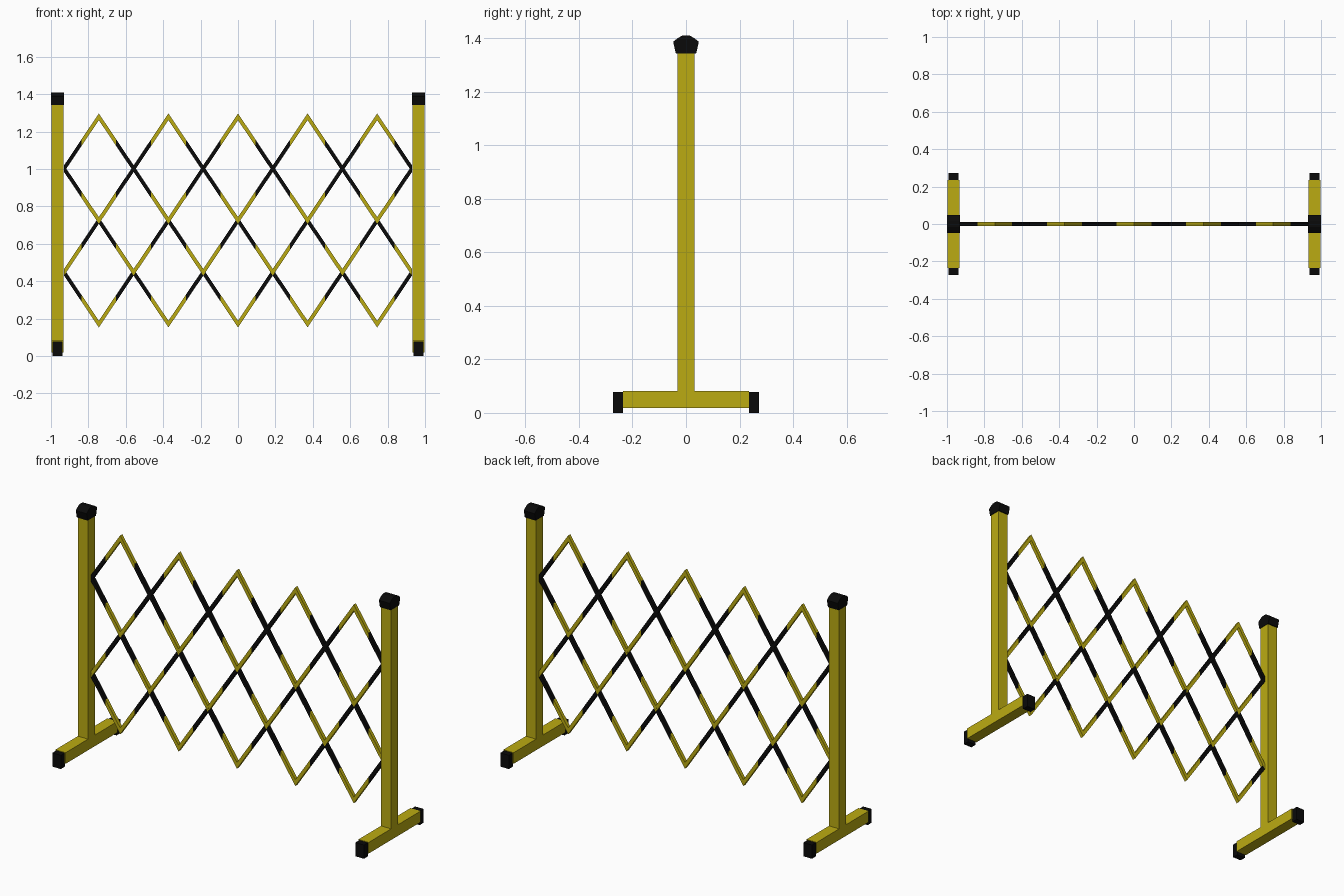
import bpy, bmesh

if "Cube" in bpy.data.objects:
    bpy.data.objects.remove(bpy.data.objects["Cube"])


def material(name, rgb):
    m = bpy.data.materials.new(name)
    m.diffuse_color = (*rgb, 1)
    m.use_nodes = True
    m.node_tree.nodes["Principled BSDF"].inputs["Base Color"].default_value = m.diffuse_color
    return m


YELLOW = material("yellow", (0.50, 0.41, 0.006))
BLACK = material("black", (0.003, 0.003, 0.003))


def finish(name, bm, mat):
    bmesh.ops.recalc_face_normals(bm, faces=bm.faces)
    me = bpy.data.meshes.new(name)
    bm.to_mesh(me)
    bm.free()
    me.materials.append(mat)
    ob = bpy.data.objects.new(name, me)
    bpy.context.collection.objects.link(ob)
    return ob


def prism(name, profile, x0, x1, mat):
    """Extrude a (y, z) profile along x."""
    bm = bmesh.new()
    face = bm.faces.new([bm.verts.new((x0, y, z)) for y, z in profile])
    ext = bmesh.ops.extrude_face_region(bm, geom=[face])
    verts = [v for v in ext["geom"] if isinstance(v, bmesh.types.BMVert)]
    bmesh.ops.translate(bm, vec=(x1 - x0, 0, 0), verts=verts)
    return finish(name, bm, mat)


def rect(y0, y1, z0, z1):
    return [(y0, z0), (y1, z0), (y1, z1), (y0, z1)]


# End stands: post and foot as one inverted T, with caps
tee = [(-.236, .018), (.236, .018), (.236, .082), (.032, .082),
       (.032, 1.345), (-.032, 1.345), (-.032, .082), (-.236, .082)]
cap = [(-.038, 1.343), (.038, 1.343), (.048, 1.387), (.032, 1.400), (.015, 1.410),
       (-.015, 1.410), (-.032, 1.400), (-.048, 1.387)]
for side, c in (("left", -.9655), ("right", .9655)):
    prism(f"{side}_stand", tee, c - .0325, c + .0325, YELLOW)
    prism(f"{side}_post_cap", cap, c - .0345, c + .0345, BLACK)
    prism(f"{side}_front_foot_cap", rect(-.272, -.235, 0, .079), c - .027, c + .027, BLACK)
    prism(f"{side}_back_foot_cap", rect(.235, .272, 0, .079), c - .027, c + .027, BLACK)

# Folding lattice: every strip is split into half-cell bands
DX, DZ, Z0 = 0.186, 0.277, 0.171
HALF_Y, HALF_Z = 0.010, 0.018
BANDS = "YBYBYBBY"   # colour by height, bottom to top


def strip(bm, a, b):
    """Square bar with vertically mitred, open ends."""
    rings = [[bm.verts.new((x, y, z + dz)) for y, dz in
              rect(-HALF_Y, HALF_Y, -HALF_Z, HALF_Z)] for x, z in (a, b)]
    for i in range(4):
        j = (i + 1) % 4
        bm.faces.new((rings[0][i], rings[0][j], rings[1][j], rings[1][i]))


lattice = {"Y": bmesh.new(), "B": bmesh.new()}
for col in range(10):
    for row in range(4):
        rising = (col + row) % 2 == 1
        for half in range(2):
            t0, t1 = half / 2, (half + 1) / 2
            xs = [(col - 5 + (t if rising else 1 - t)) * DX for t in (t0, t1)]
            zs = [Z0 + (row + t) * DZ for t in (t0, t1)]
            strip(lattice[BANDS[row * 2 + half]], (xs[0], zs[0]), (xs[1], zs[1]))
finish("lattice_yellow_bands", lattice["Y"], YELLOW)
finish("lattice_black_bands", lattice["B"], BLACK)
